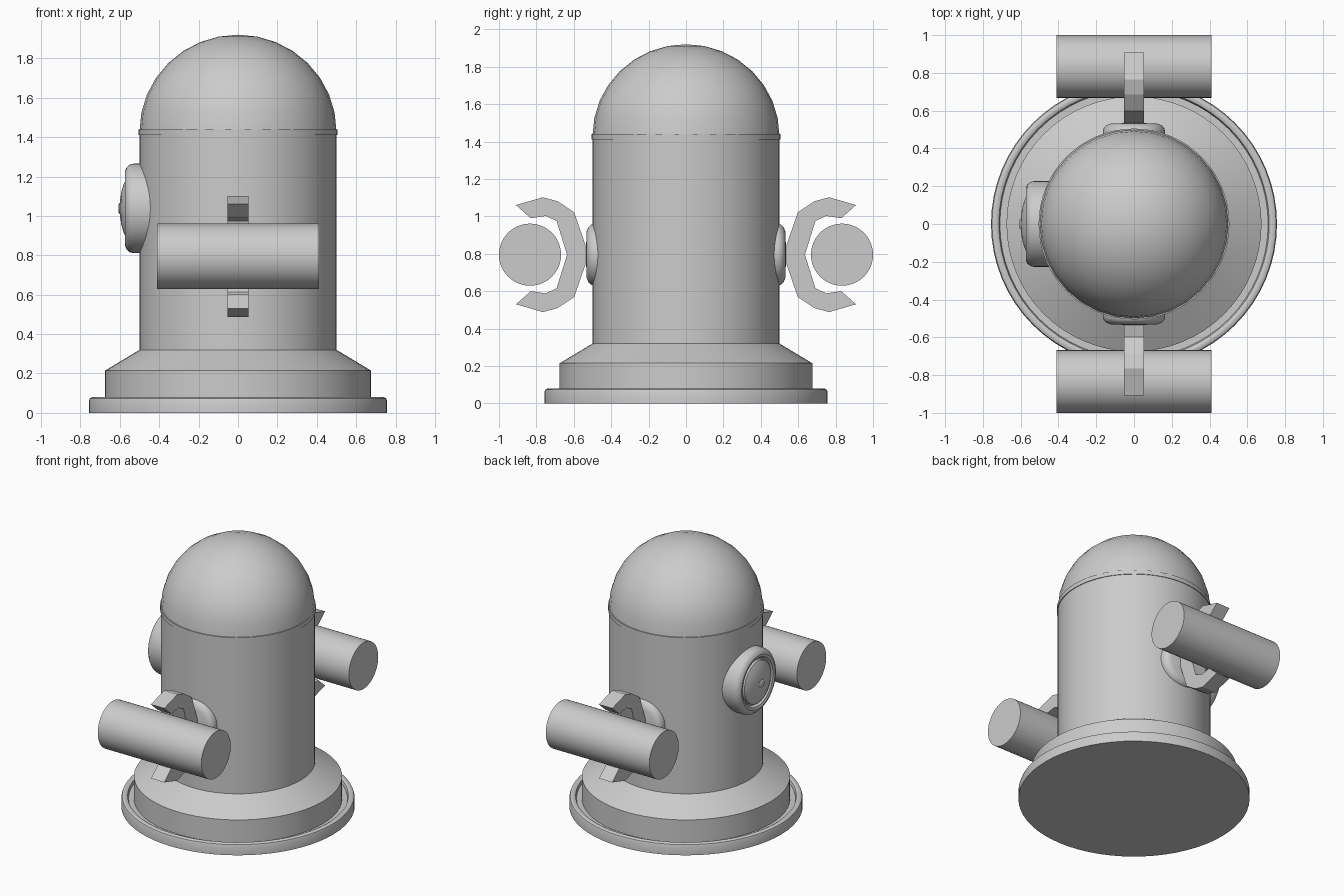
import bpy, bmesh, math
from mathutils import Matrix

if "Cube" in bpy.data.objects:
    bpy.data.objects.remove(bpy.data.objects["Cube"])

grey = bpy.data.materials.new("plain_grey")
grey.diffuse_color = (0.6, 0.6, 0.6, 1)
grey.use_nodes = True
grey.node_tree.nodes["Principled BSDF"].inputs["Base Color"].default_value = grey.diffuse_color


def finish(name, bm, matrix, smooth=True):
    bmesh.ops.remove_doubles(bm, verts=bm.verts[:], dist=1e-5)
    bm.transform(matrix)
    bmesh.ops.recalc_face_normals(bm, faces=bm.faces[:])
    mesh = bpy.data.meshes.new(name)
    bm.to_mesh(mesh)
    bm.free()
    mesh.materials.append(grey)
    ob = bpy.data.objects.new(name, mesh)
    bpy.context.collection.objects.link(ob)
    if smooth:
        bpy.ops.object.select_all(action='DESELECT')
        ob.select_set(True)
        bpy.context.view_layer.objects.active = ob
        bpy.ops.object.shade_smooth_by_angle(angle=math.radians(30))
    return ob


def lathe(name, profile, matrix=Matrix(), steps=64):
    """Revolve (radius, height) points around z, then place with matrix."""
    bm = bmesh.new()
    verts = [bm.verts.new((r, 0, h)) for r, h in profile]
    edges = [bm.edges.new(p) for p in zip(verts, verts[1:])]
    bmesh.ops.spin(bm, geom=verts + edges, cent=(0, 0, 0), axis=(0, 0, 1),
                   angle=2 * math.tau / 2, steps=steps, use_merge=True)
    return finish(name, bm, matrix)


# Stepped base with a raised rim and groove
lathe("base", [(0, 0), (0.757, 0), (0.757, 0.06), (0.752, 0.074), (0.74, 0.08),
               (0.728, 0.08), (0.716, 0.074), (0.71, 0.055), (0.675, 0.055),
               (0.675, 0.215), (0.5, 0.32), (0.49, 0.32), (0, 0.32)])

# Main body, collar band and dome
lathe("body", [(0, 0.3), (0.5, 0.3), (0.5, 1.42), (0, 1.42)])
lathe("collar", [(0.48, 1.41), (0.505, 1.41), (0.505, 1.44), (0.48, 1.44)])
dome = [(0.5 * math.cos(i * math.pi / 16), 1.43 + 0.49 * math.sin(i * math.pi / 16))
        for i in range(8)]
lathe("dome", dome + [(0, 1.92)], steps=32)

# Round porthole on the left side: rim, domed lens and centre knob
left = Matrix.Translation((0, 0, 1.038)) @ Matrix.Rotation(-math.pi / 2, 4, 'Y')
lathe("porthole_rim", [(0, 0.4), (0.227, 0.4), (0.227, 0.53), (0.222, 0.55),
                       (0.208, 0.566), (0.19, 0.573), (0.172, 0.568),
                       (0.16, 0.55), (0, 0.55)], left, 48)
lathe("porthole_lens", [(0.152, 0.545), (0.15, 0.568), (0.12, 0.582), (0.08, 0.593),
                        (0.04, 0.599), (0, 0.601)], left, 48)
lathe("porthole_knob", [(0.028, 0.58), (0.028, 0.602), (0.02, 0.607), (0, 0.607)],
      left, 16)

# Claw outline above its centre line, as (y, z offset)
outer = [(0.535, 0.045), (0.598, 0.227), (0.685, 0.285), (0.765, 0.307), (0.909, 0.265)]
inner = [(0.83, 0.195), (0.75, 0.207), (0.692, 0.18), (0.636, 0)]
strip_top = outer + inner
outline = strip_top + [(y, -z) for y, z in reversed(strip_top[:-1])]

ZC = 0.795
for side, label in ((-1, "front"), (1, "back")):
    out = Matrix.Translation((0, 0, ZC)) @ Matrix.Rotation(-side * math.pi / 2, 4, 'X')
    # Shoulder boss
    lathe(label + "_shoulder", [(0, 0.42), (0.165, 0.42), (0.165, 0.49), (0.16, 0.508),
                                (0.147, 0.522), (0.125, 0.531), (0, 0.536)], out, 48)
    # C-shaped claw
    bm = bmesh.new()
    face = bm.faces.new([bm.verts.new((-0.053, side * y, z)) for y, z in outline])
    ext = bmesh.ops.extrude_face_region(bm, geom=[face], use_keep_orig=True)
    moved = [g for g in ext["geom"] if isinstance(g, bmesh.types.BMVert)]
    bmesh.ops.translate(bm, verts=moved, vec=(0.106, 0, 0))
    finish(label + "_claw", bm, Matrix.Translation((0, 0, ZC)), smooth=False)
    # Horizontal cylinder held by the claw
    along = Matrix.Translation((0, side * 0.834, ZC)) @ Matrix.Rotation(math.pi / 2, 4, 'Y')
    lathe(label + "_cylinder", [(0, -0.41), (0.166, -0.41), (0.166, 0.41), (0, 0.41)],
          along, 48)
